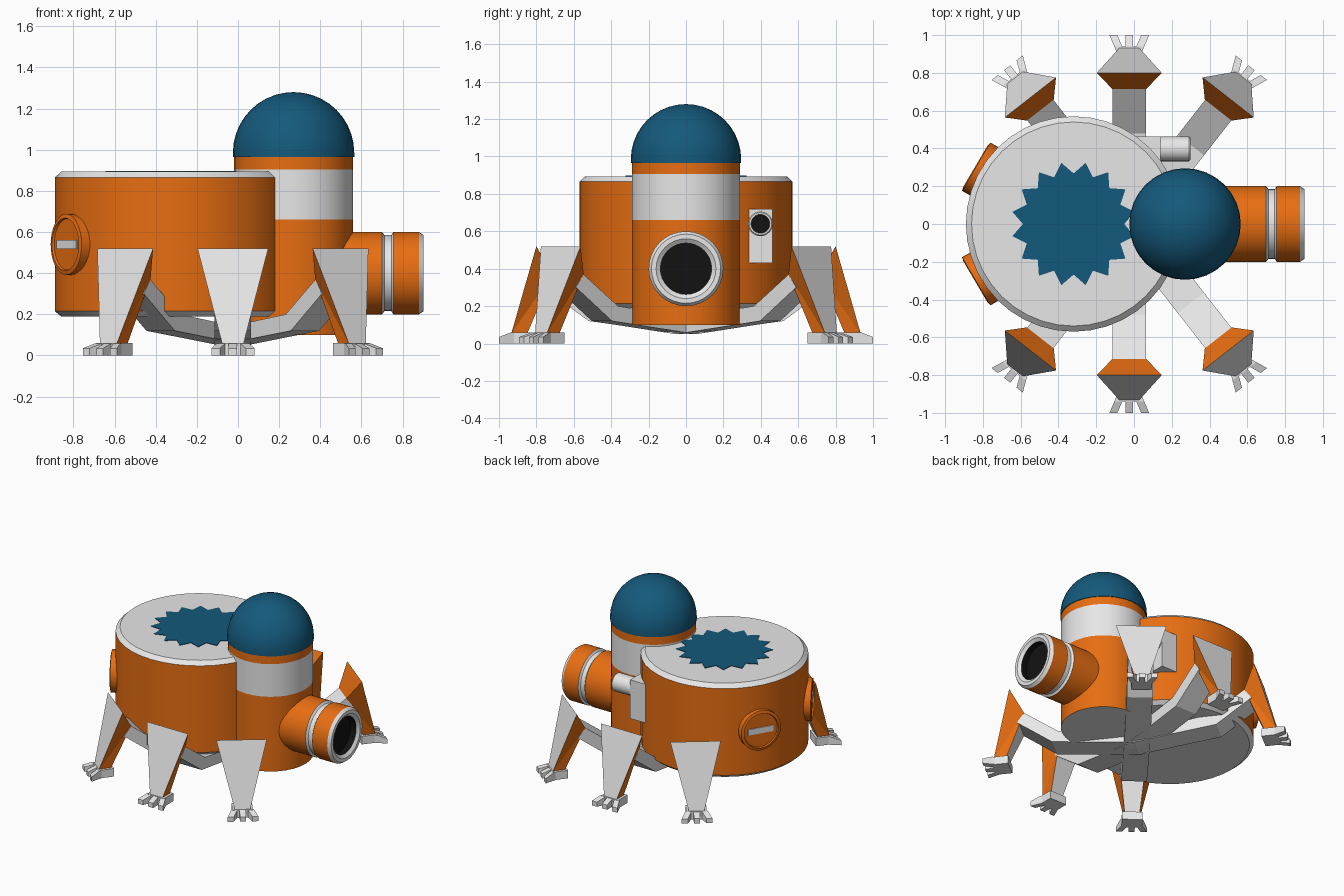
import bpy, bmesh, math
from mathutils import Matrix, Vector

if "Cube" in bpy.data.objects:
    bpy.data.objects.remove(bpy.data.objects["Cube"])


def material(name, rgb):
    m = bpy.data.materials.new(name)
    m.diffuse_color = (*rgb, 1)
    m.use_nodes = True
    m.node_tree.nodes["Principled BSDF"].inputs["Base Color"].default_value = m.diffuse_color
    return m


ORANGE, GREY, BLUE, BLACK = range(4)
MATS = [material("orange paint", (0.8, 0.155, 0.006)),
        material("light grey metal", (0.8, 0.8, 0.8)),
        material("deep blue glass", (0.007, 0.10, 0.20)),
        material("black opening", (0.006, 0.006, 0.006))]


def finish(bm, name, matrix=Matrix(), smooth=True):
    bmesh.ops.recalc_face_normals(bm, faces=bm.faces)
    bm.transform(matrix)
    me = bpy.data.meshes.new(name)
    bm.to_mesh(me)
    bm.free()
    for m in MATS:
        me.materials.append(m)
    ob = bpy.data.objects.new(name, me)
    bpy.context.collection.objects.link(ob)
    if smooth:
        bpy.ops.object.select_all(action='DESELECT')
        ob.select_set(True)
        bpy.context.view_layer.objects.active = ob
        bpy.ops.object.shade_smooth_by_angle(angle=math.radians(30))
    return ob


def lathe(name, profile, matrix, n=32):
    """profile: (radius, height, colour of the band that leads to this point)"""
    bm = bmesh.new()
    prev = None
    for r, h, mat in profile:
        if r == 0:
            ring = [bm.verts.new((0, 0, h))] * n
        else:
            ring = [bm.verts.new((r * math.cos(i * math.tau / n), r * math.sin(i * math.tau / n), h))
                    for i in range(n)]
        if prev:
            for i in range(n):
                j = (i + 1) % n
                quad = list(dict.fromkeys((prev[i], prev[j], ring[j], ring[i])))
                bm.faces.new(quad).material_index = mat
        prev = ring
    return finish(bm, name, matrix)


def prism(bm, outline, w0, w1, mat=GREY):
    """Extrude an (r, z) outline sideways from w0 to w1."""
    a = [bm.verts.new((r, w0, z)) for r, z in outline]
    b = [bm.verts.new((r, w1, z)) for r, z in outline]
    n = len(a)
    faces = [bm.faces.new(a), bm.faces.new(b)]
    faces += [bm.faces.new((a[i], a[(i + 1) % n], b[(i + 1) % n], b[i])) for i in range(n)]
    for f in faces:
        f.material_index = mat


def at(x, y, z):
    return Matrix.Translation((x, y, z))


# Main drum with chamfered grey rims
DRUM = Vector((-0.32, 0, 0))
lathe("main_drum", [(0, 0.19, GREY), (0.54, 0.19, GREY), (0.57, 0.215, GREY),
                    (0.57, 0.865, ORANGE), (0.54, 0.893, GREY), (0, 0.893, GREY)], at(*DRUM), 40)

# Sixteen-pointed star plate on the roof
bm = bmesh.new()
star = []
for i in range(32):
    r = 0.33 if i % 2 else 0.268
    a = i * math.pi / 16
    star.append(bm.verts.new((r * math.cos(a), r * math.sin(a), 0)))
top = bm.faces.new(star)
ext = bmesh.ops.extrude_face_region(bm, geom=[top])
bmesh.ops.translate(bm, vec=(0, 0, 0.005), verts=[v for v in ext["geom"] if isinstance(v, bmesh.types.BMVert)])
for f in bm.faces:
    f.material_index = BLUE
finish(bm, "roof_star", at(DRUM.x, 0, 0.892), smooth=False)

# Banded tower with its dome
tower = [(0, 0.10, GREY), (0.29, 0.10, GREY), (0.29, 0.66, ORANGE), (0.29, 0.905, GREY), (0.29, 0.97, ORANGE)]
lathe("tower", tower + [(0, 0.97, ORANGE)], at(0.27, 0, 0))
dome = [(0, 0.965, BLUE), (0.295, 0.965, BLUE)]
for i in range(10):
    a = i * math.pi / 20
    dome.append((0.295 * math.cos(a), 0.985 + 0.295 * math.sin(a), BLUE))
lathe("dome", dome + [(0, 1.28, BLUE)], at(0.27, 0, 0))

# Docking tube facing +x
along_x = Matrix.Rotation(math.pi / 2, 4, 'Y')
lathe("docking_tube", [(0, 0.27, ORANGE), (0.20, 0.27, ORANGE), (0.20, 0.70, ORANGE), (0.185, 0.712, GREY),
                       (0.185, 0.745, GREY), (0.20, 0.755, GREY), (0.20, 0.88, ORANGE), (0.185, 0.902, GREY),
                       (0.16, 0.902, GREY), (0.137, 0.885, GREY), (0.137, 0.84, BLACK), (0, 0.84, BLACK)],
      at(0, 0, 0.40) @ along_x)

# Round hatches with a slot plate
for side in (-1, 1):
    ang = math.radians(180 - side * 30.5)
    place = at(DRUM.x, 0, 0.54) @ Matrix.Rotation(ang, 4, 'Z')
    lathe("hatch", [(0, 0.50, ORANGE), (0.148, 0.50, ORANGE), (0.148, 0.598, ORANGE), (0.128, 0.603, ORANGE),
                    (0.124, 0.592, ORANGE), (0, 0.592, ORANGE)], place @ along_x)
    bm = bmesh.new()
    prism(bm, [(0.588, -0.022), (0.597, -0.022), (0.597, 0.022), (0.588, 0.022)], -0.095, 0.095)
    finish(bm, "hatch_slot", place, smooth=False)

# Elbow vent behind the tower
bm = bmesh.new()
prism(bm, [(-0.02, 0.43), (0.14, 0.43), (0.14, 0.72), (-0.02, 0.72)], 0.335, 0.463)
finish(bm, "vent_box", smooth=False)
lathe("vent_pipe", [(0, 0.10, GREY), (0.066, 0.10, GREY), (0.066, 0.29, GREY), (0.06, 0.298, GREY),
                    (0.05, 0.298, GREY), (0.05, 0.25, BLACK), (0, 0.25, BLACK)],
      at(0, 0.398, 0.64) @ along_x, 24)


def leg(name, degrees, offset):
    place = at(-0.025, 0, 0) @ Matrix.Rotation(math.radians(degrees), 4, 'Z') @ at(offset, 0, 0)
    # Thigh: one bent beam from the hub to the knee
    bm = bmesh.new()
    prism(bm, [(-offset, 0.05), (0.52, 0.12), (0.765, 0.30), (0.715, 0.37), (0.48, 0.20), (-offset, 0.13)],
          -0.088, 0.088)
    finish(bm, name + "_thigh", place, smooth=False)
    # Shin: tapered block, with its sloped inner top painted
    bm = bmesh.new()
    rows = [(0.80, 0.52, 0.172), (0.715, 0.37, 0.09), (0.85, 0.05, 0.05), (0.935, 0.05, 0.05)]
    left = [bm.verts.new((r, -w, z)) for r, z, w in rows]
    right = [bm.verts.new((r, w, z)) for r, z, w in rows]
    for tri in ((0, 1, 3), (1, 2, 3)):
        bm.faces.new([left[i] for i in tri])
        bm.faces.new([right[i] for i in tri])
    for i in range(4):
        j = (i + 1) % 4
        f = bm.faces.new((left[i], left[j], right[j], right[i]))
        f.material_index = ORANGE if i == 0 else GREY
    finish(bm, name + "_shin", place, smooth=False)
    # Foot: palm and three splayed toes
    bm = bmesh.new()
    prism(bm, [(0.83, 0), (0.94, 0), (0.94, 0.06), (0.83, 0.06)], -0.07, 0.07)
    for t in (-1, 0, 1):
        start = len(bm.verts)
        prism(bm, [(0.92, 0), (1.0, 0), (1.0, 0.035), (0.94, 0.058), (0.92, 0.058)], -0.021, 0.021)
        bm.verts.ensure_lookup_table()
        for v in bm.verts[start:]:
            v.co.y += t * (0.05 + 0.034 * (v.co.x - 0.92) / 0.08)
    finish(bm, name + "_foot", place, smooth=False)


# Six legs, mirrored front to back
for side, label in ((-1, "front"), (1, "back")):
    leg(label + "_middle_leg", side * 90, 0.0)
    leg(label + "_right_leg", side * 52, 0.05)
    leg(label + "_left_leg", side * 128, 0.05)
